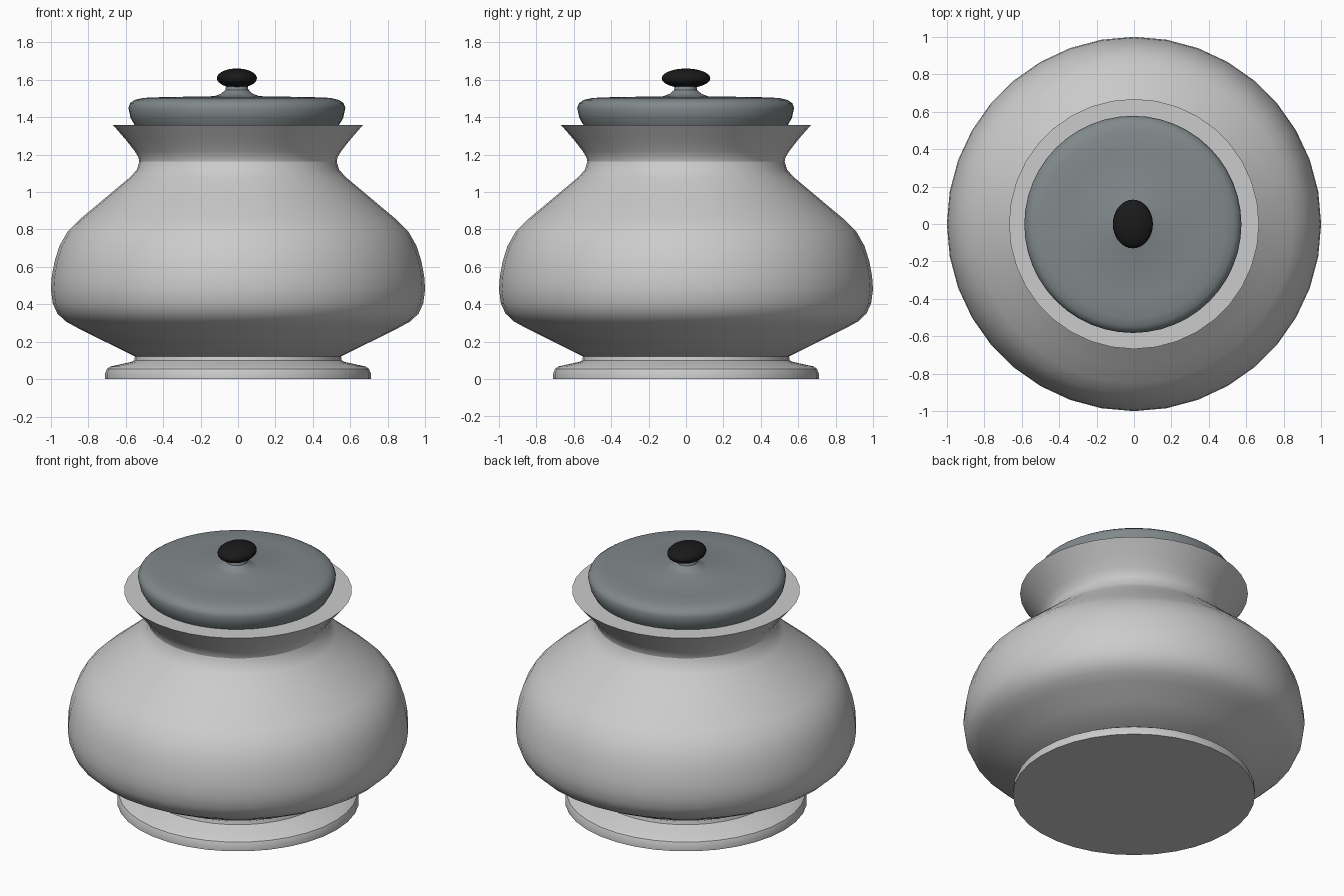
import bpy, bmesh, math

if "Cube" in bpy.data.objects:
    bpy.data.objects.remove(bpy.data.objects["Cube"])


def material(name, color):
    m = bpy.data.materials.new(name)
    m.diffuse_color = (*color, 1)
    m.use_nodes = True
    m.node_tree.nodes["Principled BSDF"].inputs["Base Color"].default_value = m.diffuse_color
    return m


def lathe(name, profile, segments=36, mat=None, loc=(0, 0, 0), angle=35):
    """Revolve (radius, z) points around z; radius 0 makes a pole."""
    bm = bmesh.new()
    rings = []
    for r, z in profile:
        if r == 0:
            rings.append([bm.verts.new((0, 0, z))])
        else:
            rings.append([bm.verts.new((r * math.cos(2 * math.pi * i / segments),
                                        r * math.sin(2 * math.pi * i / segments), z))
                          for i in range(segments)])
    for a, b in zip(rings, rings[1:]):
        for i in range(segments):
            j = (i + 1) % segments
            if len(a) == 1:
                bm.faces.new((a[0], b[j], b[i]))
            elif len(b) == 1:
                bm.faces.new((a[i], a[j], b[0]))
            else:
                bm.faces.new((a[i], a[j], b[j], b[i]))
    bmesh.ops.recalc_face_normals(bm, faces=bm.faces)
    me = bpy.data.meshes.new(name)
    bm.to_mesh(me)
    bm.free()
    ob = bpy.data.objects.new(name, me)
    bpy.context.collection.objects.link(ob)
    ob.location = loc
    if mat:
        me.materials.append(mat)
    smooth(ob, angle)
    return ob


def smooth(ob, angle):
    bpy.ops.object.select_all(action='DESELECT')
    ob.select_set(True)
    bpy.context.view_layer.objects.active = ob
    bpy.ops.object.shade_smooth_by_angle(angle=math.radians(angle))


lid_grey = material("lid_grey", (0.22, 0.25, 0.26))
black = material("knob_black", (0.01, 0.01, 0.01))

# Stepped foot
lathe("foot", [(0, 0), (0.71, 0), (0.71, 0.03), (0.70, 0.055), (0.68, 0.068),
               (0.57, 0.092), (0.555, 0.1), (0.55, 0.125), (0, 0.125)])

# Round belly
lathe("pot_body", [(0, 0.118), (0.545, 0.118), (0.73, 0.21), (0.86, 0.275),
                   (0.92, 0.308), (0.965, 0.35), (0.99, 0.405), (1.0, 0.48),
                   (0.995, 0.55), (0.98, 0.63), (0.955, 0.71), (0.91, 0.79),
                   (0.85, 0.85), (0.76, 0.925), (0.665, 1.005), (0.575, 1.08),
                   (0.54, 1.12), (0.527, 1.165)])

# Flared neck with flat top
lathe("neck_rim", [(0.527, 1.16), (0.532, 1.185), (0.553, 1.22),
                   (0.60, 1.28), (0.668, 1.358), (0, 1.358)])

# Lid with small stem rising from its top
lathe("lid", [(0, 1.356), (0.545, 1.356), (0.568, 1.395), (0.58, 1.45),
              (0.57, 1.475), (0.545, 1.492), (0.50, 1.503), (0.40, 1.507),
              (0.12, 1.512), (0.085, 1.525), (0.062, 1.545), (0.058, 1.565), (0, 1.575)],
      segments=48, mat=lid_grey, loc=(-0.006, -0.002, 0))

# Oval knob
bpy.ops.mesh.primitive_uv_sphere_add(segments=32, ring_count=16, radius=1,
                                     location=(-0.006, 0, 1.608))
knob = bpy.context.object
knob.name = "knob"
knob.scale = (0.107, 0.13, 0.052)
knob.data.materials.append(black)
smooth(knob, 60)
